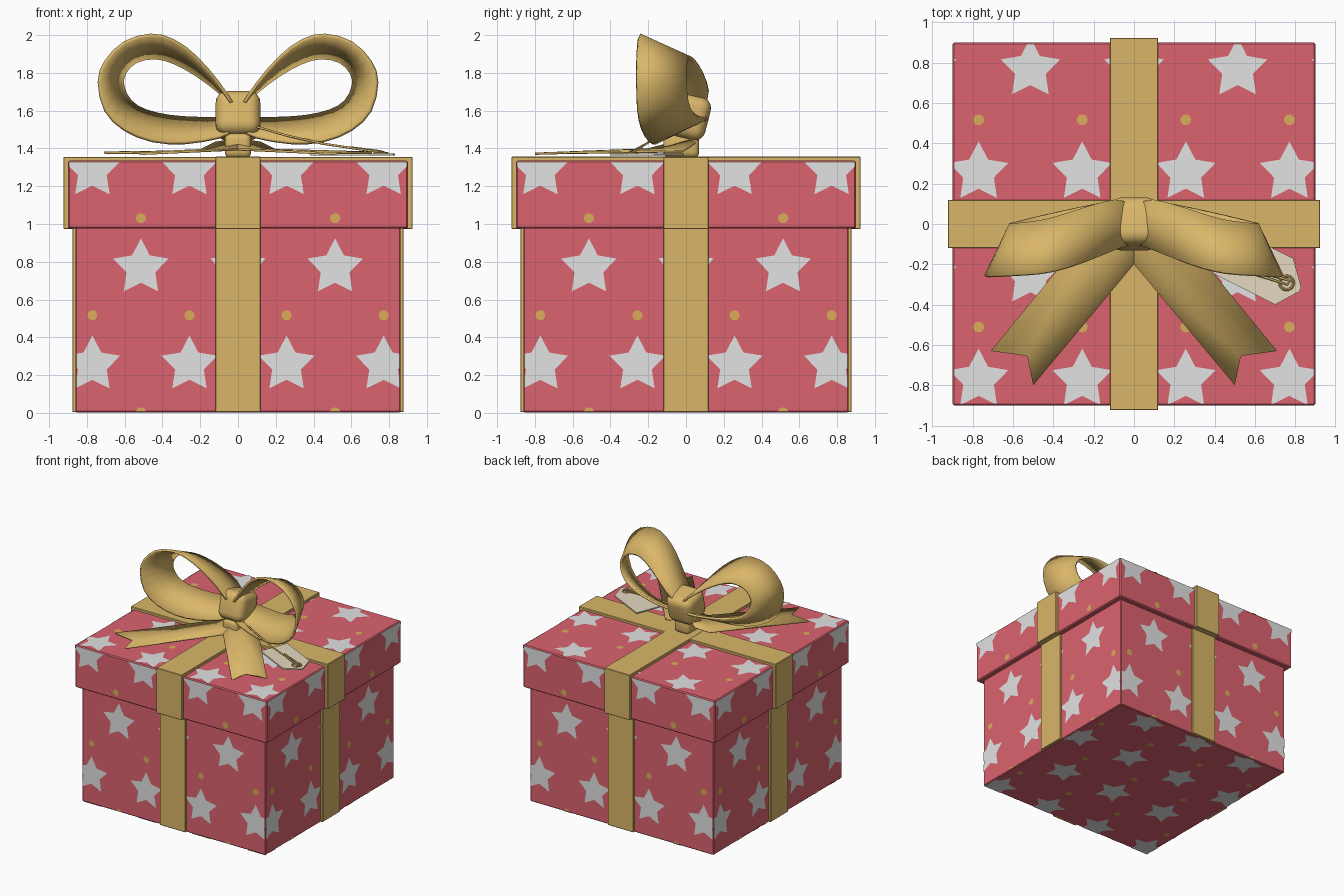
import bpy, bmesh, math
from mathutils import Matrix, Vector

if "Cube" in bpy.data.objects:
    bpy.data.objects.remove(bpy.data.objects["Cube"])


def mat(name, rgb):
    m = bpy.data.materials.new(name)
    m.diffuse_color = (*rgb, 1)
    m.use_nodes = True
    m.node_tree.nodes["Principled BSDF"].inputs["Base Color"].default_value = m.diffuse_color
    return m


RED = mat("red paper", (0.72, 0.125, 0.16))
WHITE = mat("star white", (0.76, 0.76, 0.76))
DOT = mat("dot gold", (0.70, 0.42, 0.10))
GOLD = mat("ribbon gold", (0.70, 0.47, 0.14))
CREAM = mat("tag cream", (0.78, 0.69, 0.53))


def finish(name, bm, *mats, smooth=False):
    me = bpy.data.meshes.new(name)
    bm.to_mesh(me)
    bm.free()
    ob = bpy.data.objects.new(name, me)
    bpy.context.collection.objects.link(ob)
    for m in mats:
        me.materials.append(m)
    if smooth:
        bpy.ops.object.select_all(action='DESELECT')
        ob.select_set(True)
        bpy.context.view_layer.objects.active = ob
        bpy.ops.object.shade_smooth_by_angle(angle=math.radians(40))
    return ob


def box(name, lo, hi, m, bevel=0.004, segs=1, tilt=0, smooth=False):
    lo, hi = Vector(lo), Vector(hi)
    bm = bmesh.new()
    bmesh.ops.create_cube(bm, size=1)
    bmesh.ops.scale(bm, vec=hi - lo, verts=bm.verts)
    bmesh.ops.bevel(bm, geom=bm.edges[:], offset=bevel, segments=segs,
                    profile=0.5, affect='EDGES')
    bmesh.ops.transform(bm, verts=bm.verts, matrix=Matrix.Translation((lo + hi) / 2)
                        @ Matrix.Rotation(tilt, 4, 'X'))
    return finish(name, bm, m, smooth=smooth)


def solidify(ob, t, offset=0):
    md = ob.modifiers.new("thickness", 'SOLIDIFY')
    md.thickness, md.offset = t, offset


# printed pattern: staggered stars with a dot above each, clipped to one face
P = 0.514


def fan(bm, u, v, radii, index):
    n = len(radii)
    c = bm.verts.new((u, v, 0))
    ring = [bm.verts.new((u - r * math.sin(2 * math.pi * i / n),
                          v + r * math.cos(2 * math.pi * i / n), 0))
            for i, r in enumerate(radii)]
    for i in range(n):
        bm.faces.new((c, ring[i], ring[(i + 1) % n])).material_index = index


def pattern(name, half, v0, v1, u_axis, v_axis, offset):
    bm = bmesh.new()
    for row in range(-3, 4):
        for col in range(-3, 4):
            u = (col + (0.5 if row % 2 == 0 else 0)) * P
            v = 0.255 + row * P
            fan(bm, u, v, [0.155, 0.08] * 5, 0)
            fan(bm, u, v + 0.262, [0.027] * 10, 1)
    for co, no in (((half, 0, 0), (1, 0, 0)), ((-half, 0, 0), (-1, 0, 0)),
                   ((0, v1, 0), (0, 1, 0)), ((0, v0, 0), (0, -1, 0))):
        bmesh.ops.bisect_plane(bm, geom=bm.verts[:] + bm.edges[:] + bm.faces[:],
                               plane_co=co, plane_no=no, clear_outer=True)
    u, v = Vector(u_axis), Vector(v_axis)
    n = u.cross(v)
    m = Matrix((u, v, n)).transposed().to_4x4()
    bmesh.ops.transform(bm, verts=bm.verts, matrix=Matrix.Translation(n * offset) @ m)
    finish(name, bm, WHITE, DOT)


# box body and lid
box("box_body", (-0.86, -0.86, 0.003), (0.86, 0.86, 1.1), RED, 0.006)
box("lid", (-0.9, -0.9, 0.975), (0.9, 0.9, 1.335), RED, 0.008)
for side, u in (("front", (1, 0, 0)), ("right", (0, 1, 0)),
                ("back", (-1, 0, 0)), ("left", (0, -1, 0))):
    pattern("body_pattern_" + side, 0.855, 0.008, 0.975, u, (0, 0, 1), 0.863)
    pattern("lid_pattern_" + side, 0.894, 0.982, 1.328, u, (0, 0, 1), 0.903)
pattern("lid_pattern_top", 0.894, -0.894, 0.894, (1, 0, 0), (0, 1, 0), 1.338)
pattern("body_pattern_bottom", 0.855, -0.855, 0.855, (-1, 0, 0), (0, 1, 0), 0)

# ribbons wrapped around the body and the lid
box("body_ribbon_front_back", (-0.12, -0.877, 0.004), (0.12, 0.877, 0.98), GOLD)
box("body_ribbon_sides", (-0.877, -0.12, 0.004), (0.877, 0.12, 0.98), GOLD)
box("lid_ribbon_front_back", (-0.12, -0.924, 0.973), (0.12, 0.924, 1.357), GOLD)
box("lid_ribbon_sides", (-0.924, -0.12, 0.973), (0.924, 0.12, 1.356), GOLD)

# bow loops: front rim and back rim of a tapering band
RIMS = [(.02, -.10, 1.62, .02, .10, 1.62), (.10, -.13, 1.74, .10, .12, 1.70),
        (.22, -.18, 1.88, .22, .09, 1.79), (.34, -.22, 1.97, .34, .05, 1.855),
        (.46, -.245, 2.0, .44, .02, 1.88), (.60, -.255, 1.96, .54, .005, 1.86),
        (.70, -.26, 1.86, .60, 0, 1.80), (.735, -.26, 1.75, .61, 0, 1.73),
        (.70, -.255, 1.6, .57, .01, 1.65), (.60, -.235, 1.5, .49, .03, 1.60),
        (.45, -.20, 1.44, .36, .06, 1.57), (.28, -.16, 1.43, .22, .09, 1.56),
        (.10, -.12, 1.46, .10, .11, 1.56), (.02, -.10, 1.5, .02, .10, 1.58)]


def refine(rows):
    # insert a Catmull-Rom midpoint between neighbouring rows
    out = []
    for i in range(len(rows) - 1):
        a, b, c, d = (rows[max(0, min(len(rows) - 1, i + k))] for k in (-1, 0, 1, 2))
        out += [b, tuple((9 * (q + r) - p - s) / 16 for p, q, r, s in zip(a, b, c, d))]
    return out + [rows[-1]]


def loft(name, rows, sx, thickness, offset=0):
    bm = bmesh.new()
    grid = [[bm.verts.new((sx * x, y, z)) for x, y, z in row] for row in rows]
    for a, b in zip(grid, grid[1:]):
        for i in range(len(a) - 1):
            f = [a[i], a[i + 1], b[i + 1], b[i]]
            bm.faces.new(f if sx > 0 else f[::-1])
    ob = finish(name, bm, GOLD, smooth=True)
    solidify(ob, thickness, offset)


TAIL = [[(0, -.03, 1.44), (.06, .01, 1.44), (.12, .05, 1.43)],
        [(0, -.20, 1.395), (.105, -.11, 1.395), (.21, -.02, 1.385)],
        [(.5, -.8, 1.372), (.53, -.655, 1.376), (.71, -.63, 1.378)]]
for side, sx in (("right", 1), ("left", -1)):
    band = [(r[:3], [(p + q) / 2 for p, q in zip(r[:3], r[3:])], r[3:])
            for r in refine(RIMS)]
    loft("bow_loop_" + side, band, sx, 0.018)
    loft("bow_tail_" + side, TAIL, sx, 0.012)

# knot and the small fold below it
box("bow_knot", (-0.118, -0.12, 1.455), (0.118, 0.12, 1.69), GOLD, 0.06, 5, -0.25, True)
box("knot_base", (-0.07, -0.12, 1.35), (0.07, 0.07, 1.48), GOLD, 0.03, 3, 0, True)

# gift tag with a pointed end
bm = bmesh.new()
bm.faces.new([bm.verts.new((x, y, 1.368)) for x, y in
              ((.38, -.24), (.70, -.40), (.82, -.335), (.83, -.315), (.79, -.17), (.47, -.01))])
solidify(finish("gift_tag", bm, CREAM), 0.01)

# eyelet ring and tag string
bpy.ops.mesh.primitive_torus_add(location=(0.757, -0.292, 1.374), major_radius=0.034,
                                 minor_radius=0.007, major_segments=24, minor_segments=8)
eye = bpy.context.object
eye.name = "tag_eyelet"
eye.data.materials.append(GOLD)
cu = bpy.data.curves.new("tag_string", 'CURVE')
cu.dimensions, cu.bevel_depth, cu.bevel_resolution = '3D', 0.006, 2
sp = cu.splines.new('POLY')
path = [(.08, -.10, 1.52), (.25, -.15, 1.47), (.45, -.21, 1.425), (.65, -.265, 1.395),
        (.76, -.30, 1.38), (.775, -.285, 1.378), (.755, -.275, 1.385), (.6, -.235, 1.405)]
sp.points.add(len(path) - 1)
for p, co in zip(sp.points, path):
    p.co = (*co, 1)
cu.materials.append(GOLD)
bpy.context.collection.objects.link(bpy.data.objects.new("tag_string", cu))
